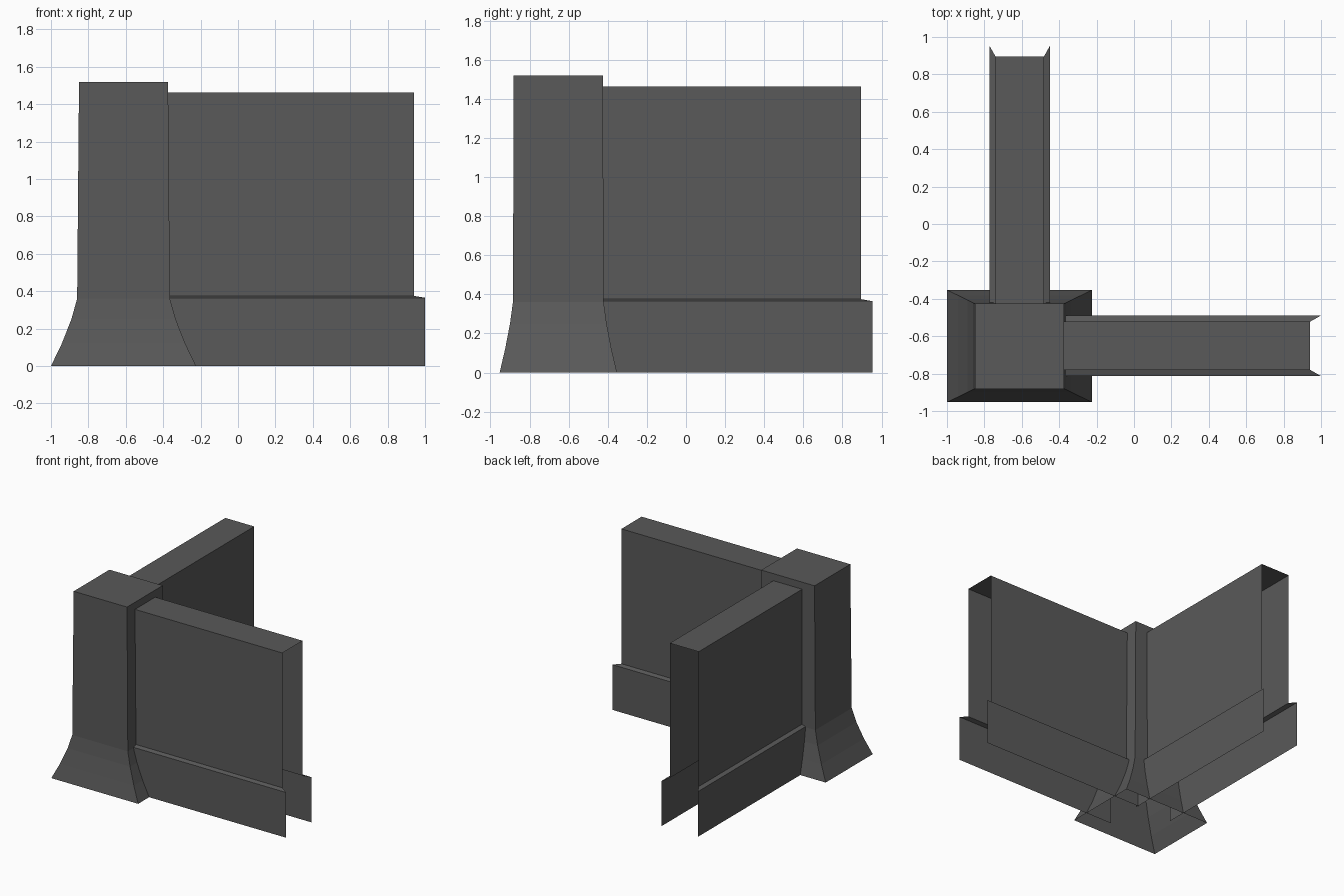
import bpy
import bmesh

if "Cube" in bpy.data.objects:
    bpy.data.objects.remove(bpy.data.objects["Cube"])

stone = bpy.data.materials.new("dark grey stone")
stone.diffuse_color = (0.10, 0.10, 0.10, 1)
stone.use_nodes = True
stone.node_tree.nodes["Principled BSDF"].inputs["Base Color"].default_value = stone.diffuse_color


def finish(bm, name):
    bmesh.ops.recalc_face_normals(bm, faces=bm.faces)
    mesh = bpy.data.meshes.new(name)
    bm.to_mesh(mesh)
    bm.free()
    mesh.materials.append(stone)
    obj = bpy.data.objects.new(name, mesh)
    bpy.context.collection.objects.link(obj)
    return obj


# Corner pillar: rectangular rings with a flared foot, open underneath
def make_pillar(name, cx, cy, rings):
    bm = bmesh.new()
    loops = [[bm.verts.new((cx + sx * hx, cy + sy * hy, z))
              for sx, sy in ((-1, -1), (1, -1), (1, 1), (-1, 1))]
             for hx, hy, z in rings]
    for low, high in zip(loops, loops[1:]):
        for i in range(4):
            j = (i + 1) % 4
            bm.faces.new((low[i], low[j], high[j], high[i]))
    bm.faces.new(loops[-1])
    return finish(bm, name)


# Wall shell: mirrored cross-section swept along x or y, ends and underside open
def make_wall(name, axis, centre, start, end):
    half = [(0.162, 0.0, 0.058), (0.162, 0.365, 0.058),
            (0.129, 0.375, 0.0), (0.129, 1.463, 0.0)]  # offset, height, overhang
    section = half + [(-w, z, e) for w, z, e in reversed(half)]
    bm = bmesh.new()

    def point(along, across, z):
        co = (along, centre + across, z) if axis == "x" else (centre + across, along, z)
        return bm.verts.new(co)

    near = [point(start, w, z) for w, z, e in section]
    far = [point(end + e, w, z) for w, z, e in section]
    for i in range(len(section) - 1):
        bm.faces.new((near[i], near[i + 1], far[i + 1], far[i]))
    return finish(bm, name)


make_pillar("corner_pillar", -0.612, -0.653, [
    (0.388, 0.300, 0.0), (0.330, 0.272, 0.12), (0.279, 0.247, 0.25),
    (0.248, 0.232, 0.36), (0.238, 0.228, 1.52)])
make_wall("front_wall", "x", -0.651, -0.46, 0.942)
make_wall("side_wall", "y", -0.611, -0.51, 0.895)
